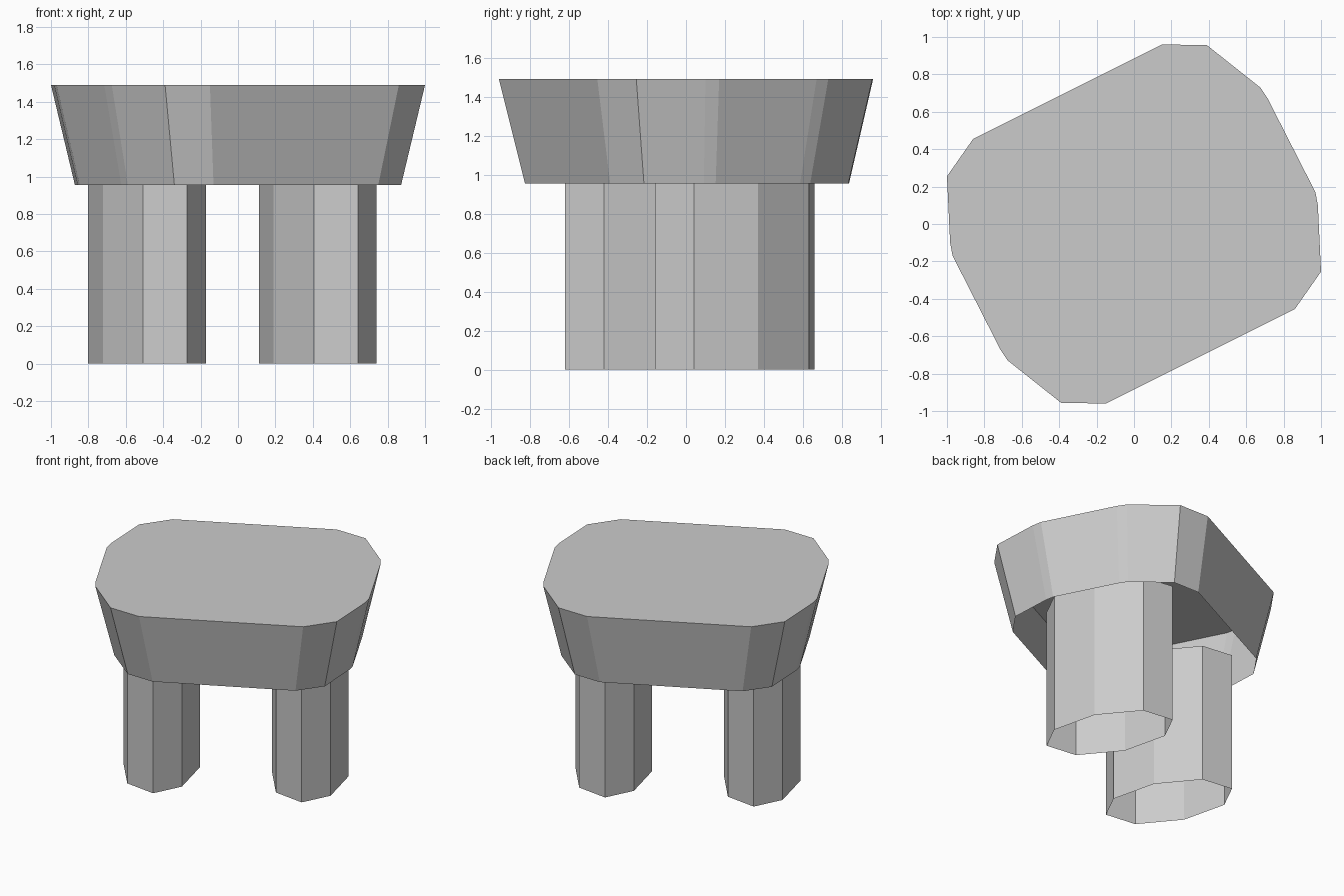
import bpy, bmesh

if "Cube" in bpy.data.objects:
    bpy.data.objects.remove(bpy.data.objects["Cube"])


def symmetric(half):
    """Complete a point-symmetric outline from one half."""
    return half + [(-x, -y) for x, y in half]


def loft(name, rings, cap_top):
    """Join stacked (outline, z) rings with flat walls; underside stays open."""
    bm = bmesh.new()
    loops = [[bm.verts.new((x, y, z)) for x, y in pts] for pts, z in rings]
    for low, high in zip(loops, loops[1:]):
        n = len(low)
        for i in range(n):
            j = (i + 1) % n
            bm.faces.new((low[i], low[j], high[j], high[i]))
    if cap_top:
        bm.faces.new(loops[-1])
    mesh = bpy.data.meshes.new(name)
    bm.to_mesh(mesh)
    bm.free()
    obj = bpy.data.objects.new(name, mesh)
    bpy.context.collection.objects.link(obj)
    return obj


# Seat: chamfered slab flaring outward to the top, hollow underneath
rim = symmetric([(1.0, -0.255), (0.983, 0.10), (0.97, 0.17), (0.715, 0.67),
                 (0.675, 0.73), (0.39, 0.956), (0.15, 0.96), (-0.86, 0.455)])
foot = [(x * 0.872, y * 0.866 + 0.005) for x, y in rim]
loft("seat", [(foot, 0.955), (rim, 1.49)], True)

# Legs: two elongated eight-sided open tubes running up inside the seat
section = symmetric([(0.315, -0.21), (0.235, 0.12), (0.02, 0.38), (-0.215, 0.41)])
for name, cx, cy in (("left_leg", -0.487, -0.21), ("right_leg", 0.426, 0.25)):
    outline = [(x + cx, y + cy) for x, y in section]
    loft(name, [(outline, 0.0), (outline, 1.05)], False)
